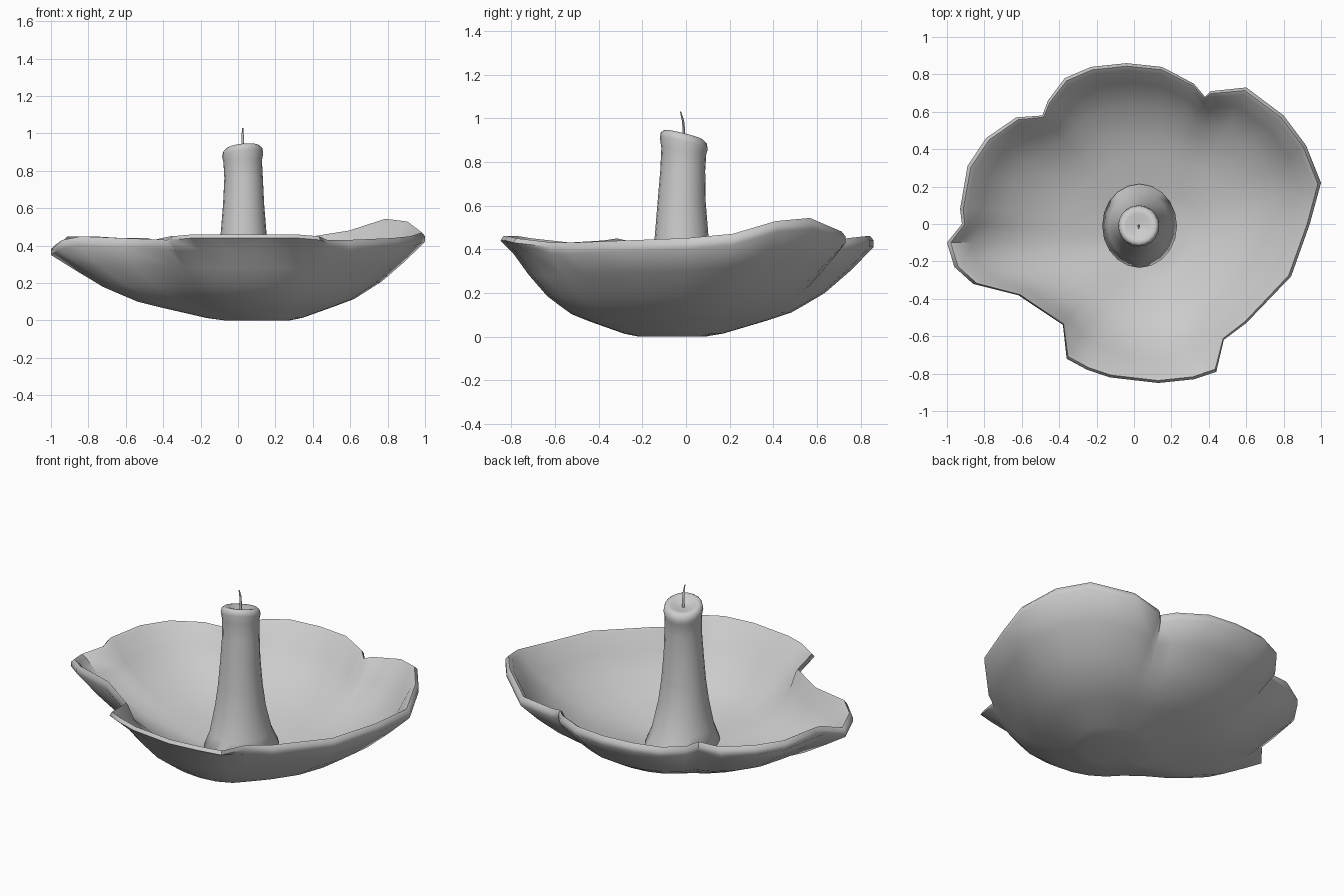
import bpy, bmesh, math
from mathutils import Vector

cube = bpy.data.objects.get("Cube")
if cube:
    bpy.data.objects.remove(cube, do_unlink=True)

grey = bpy.data.materials.new("warm grey clay")
grey.use_nodes = True
colour = (0.6, 0.6, 0.6, 1)
grey.diffuse_color = colour
grey.node_tree.nodes["Principled BSDF"].inputs["Base Color"].default_value = colour


def loft(name, rings, angle):
    """Skin a list of closed rings, cap both ends and shade the result."""
    bm = bmesh.new()
    loops = [[bm.verts.new(point) for point in ring] for ring in rings]
    for lower, upper in zip(loops, loops[1:]):
        for i in range(len(lower)):
            j = (i + 1) % len(lower)
            bm.faces.new((lower[i], lower[j], upper[j], upper[i]))
    for loop in (loops[0], loops[-1]):
        middle = bm.verts.new(sum((v.co for v in loop), Vector()) / len(loop))
        for i, vert in enumerate(loop):
            bm.faces.new((vert, loop[(i + 1) % len(loop)], middle))
    bmesh.ops.recalc_face_normals(bm, faces=bm.faces)
    mesh = bpy.data.meshes.new(name)
    bm.to_mesh(mesh)
    bm.free()
    mesh.materials.append(grey)
    obj = bpy.data.objects.new(name, mesh)
    bpy.context.collection.objects.link(obj)
    bpy.ops.object.select_all(action="DESELECT")
    obj.select_set(True)
    bpy.context.view_layer.objects.active = obj
    bpy.ops.object.shade_smooth_by_angle(angle=math.radians(angle))
    return obj


# Petalled rim of the dish: x, y and height of the lip
rim = [Vector(p) for p in (
    (1, .22, .47), (.94, 0, .45), (.84, -.28, .44), (.6, -.53, .43),
    (.48, -.62, .43), (.44, -.79, .45), (.32, -.83, .46), (.13, -.85, .46),
    (-.13, -.82, .46), (-.25, -.78, .46), (-.36, -.72, .45), (-.38, -.54, .43),
    (-.62, -.38, .44), (-.86, -.32, .45), (-.96, -.23, .43), (-1, -.1, .4),
    (-.92, 0, .43), (-.93, .08, .45), (-.89, .31, .45), (-.79, .46, .45),
    (-.63, .57, .44), (-.49, .58, .44), (-.46, .66, .43), (-.37, .78, .45),
    (-.23, .84, .46), (-.04, .86, .46), (.15, .84, .46), (.32, .75, .45),
    (.38, .68, .44), (.41, .71, .45), (.6, .73, .48), (.8, .58, .545),
    (.92, .42, .53))]

# The foot sits off centre, towards the front left
centre = Vector((.13, -.08, 0))
arms = [p - centre for p in rim]

# Softened copy of the rim, so that the notches fade towards the floor
soft = [a.copy() for a in arms]
for step in range(4):
    soft = [(soft[i - 1] + soft[i] * 2 + soft[(i + 1) % len(soft)]) / 4
            for i in range(len(soft))]


def dish_ring(t, rise, lift, under=False):
    """One ring of the dish; under the front petal the wall stays tucked in."""
    ring = []
    for arm, smooth in zip(arms, soft):
        p = smooth.lerp(arm, t ** 3)
        reach, drop = t, 0
        if under and arm.y < -.6:
            p = smooth
            reach, drop = t * (1 - .03 * t), .03 * rise
        ring.append(centre + Vector((p.x * reach, p.y * reach,
                                     p.z * rise + lift - drop)))
    return ring


wall = [(.19, 0), (.28, .03), (.5, .16), (.62, .24), (.7, .335), (.78, .435),
        (.9, .66)]
rings = [dish_ring(t, rise, 0, True) for t, rise in wall]
rings += [dish_ring(1, 1, -.05, True), dish_ring(1, 1, -.02),
          dish_ring(.985, 1, 0), dish_ring(.965, 1, -.015)]
rings += [dish_ring(t, rise, .037, True) for t, rise in reversed(wall)]
loft("petal_dish", rings, 50)

# Candle: centre x, centre y, radius, height and how far the top tilts
candle_rows = [(.03, -.01, .17, .05, 0), (.03, -.01, .2, .09, 0),
               (.03, -.015, .165, .18, 0), (.03, -.02, .14, .33, 0),
               (.03, -.02, .123, .46, 0), (.03, -.02, .11, .62, 0),
               (.03, -.015, .103, .76, 0), (.025, -.01, .103, .85, .5),
               (.025, -.01, .11, .885, 1), (.025, -.01, .105, .91, 1),
               (.025, -.01, .09, .923, 1), (.025, -.01, .07, .92, 1),
               (.025, -.01, .04, .905, .6), (.025, -.01, .01, .9, 0)]
sides = 20
candle = []
for x, y, radius, z, tilt in candle_rows:
    ring = []
    for k in range(sides):
        a = math.tau * k / sides
        dx, dy = radius * math.cos(a), radius * math.sin(a)
        stretch = 1.12 if z < .2 else 1
        ring.append((x + dx, y + dy * stretch, z + tilt * (.1 * dx - .25 * dy)))
    candle.append(ring)
loft("candle", candle, 60)

# Slightly bent wick
wick = []
for y, z, radius in ((-.01, .88, .007), (-.01, .95, .007),
                     (-.014, .99, .006), (-.025, 1.03, .003)):
    wick.append([(.025 + radius * math.cos(math.tau * k / 6),
                  y + radius * math.sin(math.tau * k / 6), z) for k in range(6)])
loft("wick", wick, 60)
